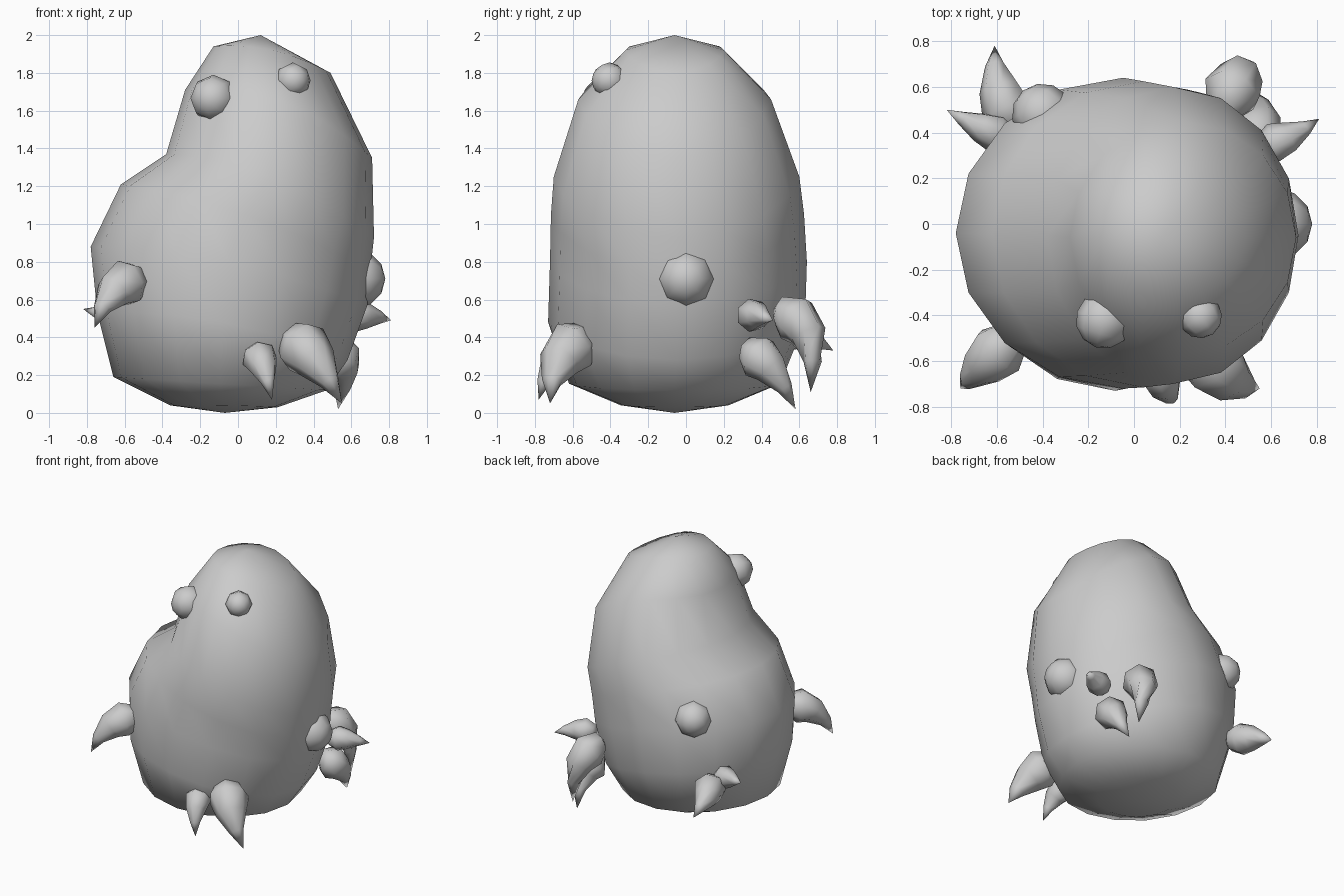
import bpy, bmesh, math
from mathutils import Vector

if "Cube" in bpy.data.objects:
    bpy.data.objects.remove(bpy.data.objects["Cube"])


def skin(name, rings, start, end):
    """Bridge rings of equal point count and close both ends to a tip."""
    bm = bmesh.new()
    rows = [[bm.verts.new(p) for p in ring] for ring in rings]
    n = len(rows[0])
    for a, b in zip(rows, rows[1:]):
        for i in range(n):
            j = (i + 1) % n
            bm.faces.new((a[i], a[j], b[j], b[i]))
    for row, tip in ((rows[0], start), (rows[-1], end)):
        v = bm.verts.new(tip)
        for i in range(n):
            bm.faces.new((row[i], row[(i + 1) % n], v))
    bmesh.ops.recalc_face_normals(bm, faces=bm.faces[:])
    for f in bm.faces:
        f.smooth = True
    me = bpy.data.meshes.new(name)
    bm.to_mesh(me)
    bm.free()
    ob = bpy.data.objects.new(name, me)
    bpy.context.collection.objects.link(ob)
    return ob


# Body: tilted rings (left x, left z, right x, right z, half depth, middle z, centre y)
LEVELS = [
    (-.13, 1.94, .49, 1.80, .26, 1.92, -.06),
    (-.28, 1.71, .71, 1.35, .51, 1.66, -.06),
    (-.38, 1.37, .72, .93, .65, 1.25, -.05),
    (-.62, 1.21, .70, .75, .67, 1.05, -.045),
    (-.78, .88, .685, .57, .68, .80, -.04),
    (-.745, .53, .58, .28, .68, .48, -.05),
    (-.66, .19, .47, .12, .56, .155, -.06),
    (-.36, .04, .21, .03, .285, .04, -.06),
]
body_rings = []
for xl, zl, xr, zr, d, zm, cy in LEVELS:
    ring = []
    for i in range(16):
        t = math.tau * i / 16
        c = math.cos(t)
        ring.append(((xl + xr) / 2 + (xr - xl) / 2 * c,
                     cy + d * math.sin(t),
                     zm + (zr - zl) / 2 * c + ((zl + zr) / 2 - zm) * c * c))
    body_rings.append(ring)
skin("body", body_rings, (.12, -.06, 2.0), (-.07, -.06, 0))


# Eyes and round side bumps
def ball(name, centre, r):
    bpy.ops.mesh.primitive_uv_sphere_add(segments=8, ring_count=6, radius=r, location=centre)
    ob = bpy.context.object
    ob.name = name
    direction = Vector((centre[0], centre[1], 0))
    ob.rotation_euler = direction.to_track_quat('Z', 'Y').to_euler()
    bpy.ops.object.shade_smooth()


ball("eye_left", (-.13, -.42, 1.665), .125)
ball("eye_right", (.29, -.405, 1.76), .095)
ball("bump_right", (.625, 0, .71), .155)
ball("bump_back", (-.40, .48, .93), .135)


# Claws: bent tapering horns with a rounded root
def claw(name, root, bend, tip, r, sides=7):
    root, bend, tip = Vector(root), Vector(bend), Vector(tip)
    rings = []
    for t, k in ((.08, .65), (.28, 1), (.52, .78), (.78, .38)):
        p = root * (1 - t) ** 2 + bend * 2 * t * (1 - t) + tip * t * t
        tangent = (bend - root) * (1 - t) + (tip - bend) * t
        q = tangent.to_track_quat('Z', 'Y')
        rings.append([p + q @ Vector((r * k * math.cos(math.tau * i / sides),
                                      r * k * math.sin(math.tau * i / sides), 0))
                      for i in range(sides)])
    skin(name, rings, root, tip)


claw("claw_front_left", (-.50, -.46, .70), (-.68, -.64, .72), (-.76, -.72, .45), .125)
claw("claw_front_large", (.27, -.50, .40), (.40, -.72, .34), (.55, -.72, .05), .145)
claw("claw_front_small", (.09, -.56, .32), (.13, -.74, .30), (.18, -.78, .07), .095)
claw("claw_back_right_large", (.38, .46, .54), (.48, .72, .52), (.51, .66, .11), .13)
claw("claw_back_right_low", (.48, .31, .33), (.60, .44, .31), (.53, .58, .02), .12)
claw("claw_back_right_side", (.53, .33, .51), (.68, .36, .53), (.81, .46, .49), .09)
claw("claw_back_left_large", (-.50, .40, .44), (-.62, .58, .46), (-.61, .78, .33), .115)
claw("claw_back_left_small", (-.53, .37, .48), (-.66, .41, .51), (-.82, .50, .55), .085)
